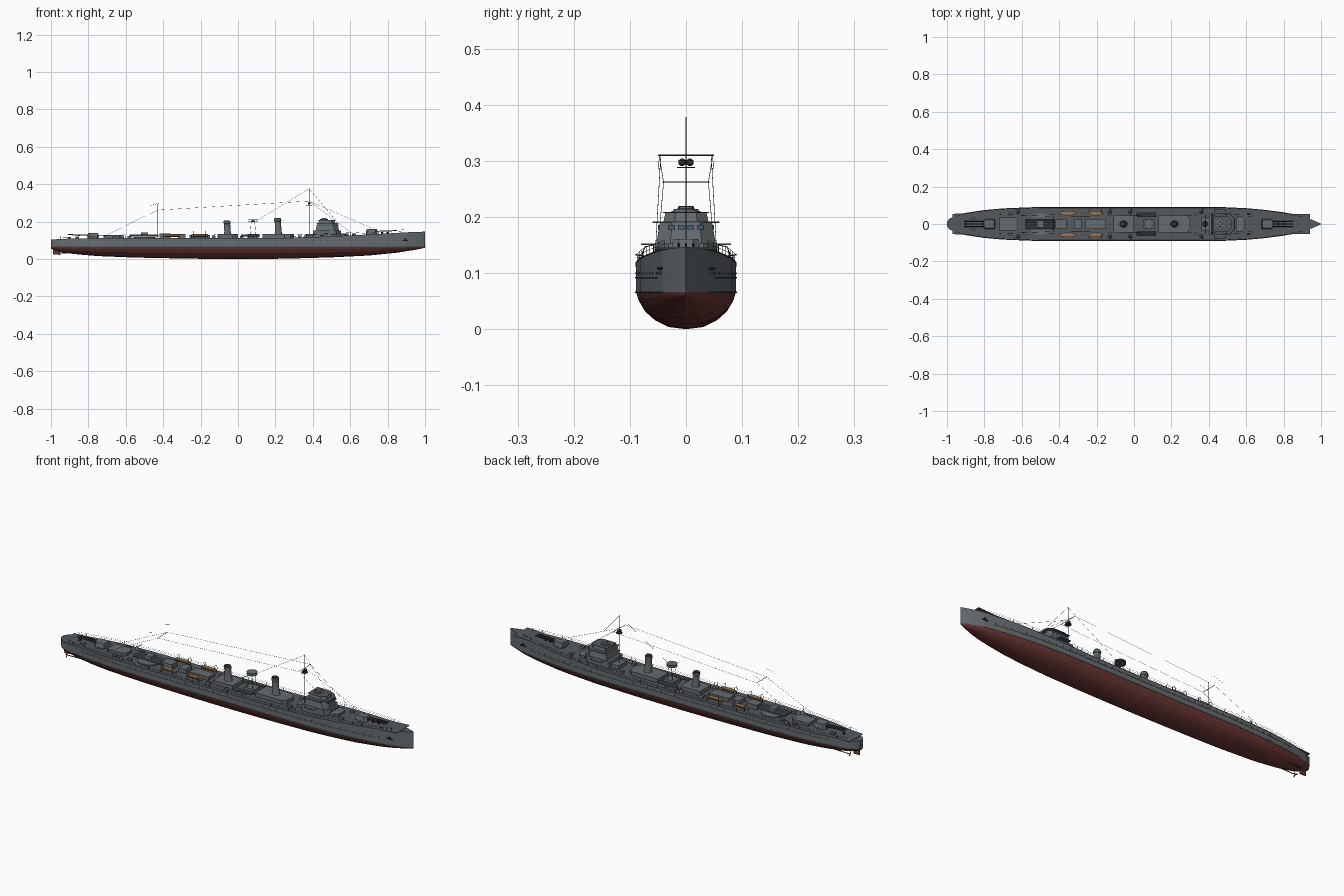
import bpy, bmesh, math
from mathutils import Vector

if "Cube" in bpy.data.objects:
    bpy.data.objects.remove(bpy.data.objects["Cube"])


def mat(name, c):
    m = bpy.data.materials.new(name)
    m.diffuse_color = (*c, 1)
    m.use_nodes = True
    m.node_tree.nodes["Principled BSDF"].inputs["Base Color"].default_value = m.diffuse_color
    return m


GREY = mat("hull_grey", (.13, .15, .16))
DECK = mat("deck_grey", (.09, .10, .11))
RED = mat("bottom_red", (.15, .04, .035))
DARK = mat("dark_metal", (.03, .035, .04))
WOOD = mat("wood", (.32, .18, .08))
GLASS = mat("glass", (.05, .12, .16))


def finish(name, bm, *mats, smooth=False):
    bmesh.ops.recalc_face_normals(bm, faces=bm.faces)
    me = bpy.data.meshes.new(name)
    bm.to_mesh(me)
    bm.free()
    for m in mats:
        me.materials.append(m)
    ob = bpy.data.objects.new(name, me)
    bpy.context.collection.objects.link(ob)
    if smooth:
        bpy.context.view_layer.objects.active = ob
        ob.select_set(True)
        bpy.ops.object.shade_smooth_by_angle(angle=math.radians(35))
        ob.select_set(False)
    return ob


def loft(bm, rings, closed=True, caps=True):
    rows = [[bm.verts.new(p) for p in r] for r in rings]
    n = len(rows[0])
    for a, b in zip(rows, rows[1:]):
        for i in range(n if closed else n - 1):
            bm.faces.new((a[i], a[(i + 1) % n], b[(i + 1) % n], b[i]))
    if caps:
        bm.faces.new(rows[0])
        bm.faces.new(rows[-1])


def block(name, x0, x1, hw, z0, z1, y=0, taper=1.0, chamfer=0.0, m=GREY):
    # prism with optionally tapered top and chamfered forward corners
    bm, cx = bmesh.new(), (x0 + x1) / 2
    pts = [(x0, -hw), (x1 - chamfer, -hw), (x1, -hw + chamfer), (x1, hw - chamfer), (x1 - chamfer, hw), (x0, hw)]
    if not chamfer:
        pts = [(x0, -hw), (x1, -hw), (x1, hw), (x0, hw)]
    loft(bm, [[(cx + (a - cx) * s, y + b * s, z) for a, b in pts] for s, z in ((1, z0), (taper, z1))])
    return finish(name, bm, m)


def drum(name, x, y, prof, n=16, m=GREY, sx=1.0, rake=0.0):
    # revolved profile of (radius, z); sx stretches lengthwise, rake leans aft
    bm = bmesh.new()
    loft(bm, [[(x + sx * r * math.cos(t * math.tau / n) - rake * (z - prof[0][1]),
                y + r * math.sin(t * math.tau / n), z) for t in range(n)] for r, z in prof])
    return finish(name, bm, m, smooth=True)


def rods(name, segs, r, m=DARK, n=6):
    bm = bmesh.new()
    for a, b in segs:
        a, b = Vector(a), Vector(b)
        q = (b - a).to_track_quat('Z', 'Y')
        ring = [q @ Vector((r * math.cos(i * math.tau / n), r * math.sin(i * math.tau / n), 0)) for i in range(n)]
        loft(bm, [[a + p for p in ring], [b + p for p in ring]])
    return finish(name, bm, m)


def both(segs):
    return segs + [tuple((p[0], -p[1], p[2]) for p in s) for s in segs]


def interp(table, x):
    for (a, u), (b, v) in zip(table, table[1:]):
        if x <= b:
            return u + (v - u) * (x - a) / (b - a)
    return table[-1][1]


BEAM = [(-1, .012), (-.985, .03), (-.95, .045), (-.9, .057), (-.8, .072), (-.7, .081), (-.5, .089), (.45, .089),
        (.6, .082), (.7, .073), (.8, .06), (.9, .041), (.96, .02), (1, .001)]
KEEL = [(-1, .055), (-.95, .038), (-.88, .027), (-.75, .016), (-.55, .008), (-.25, .002), (0, 0), (.25, .002),
        (.5, .009), (.7, .019), (.85, .034), (.95, .05), (1, .06)]


def deck(x):
    return .111 + .036 * max(0, (x - .25) / .75) ** 1.3 - .006 * max(0, (-x - .7) / .3)


xs = sorted(set([i / 20 for i in range(-20, 21)] + [-.985, .975]))

# hull: red bottom below waterline, grey sides above, closed by the deck
WL = .066
bm = bmesh.new()
rings = []
for x in xs:
    b, k, d = interp(BEAM, x), interp(KEEL, x), deck(x)
    h = WL - k
    half = [(b * .35, k + h * .06), (b * .62, k + h * .24), (b * .82, k + h * .48), (b * .95, k + h * .78), (b, WL), (b, d)]
    rings.append([(x, -y, z) for y, z in half[::-1]] + [(x, 0, k)] + [(x, y, z) for y, z in half])
loft(bm, rings)
for f in bm.faces:
    c = f.calc_center_median()
    f.normal_update()
    f.material_index = 1 if c.z < WL else (2 if abs(f.normal.z) > .8 else 0)
finish("hull", bm, GREY, RED, DECK)

# deck plate with squared ends overhanging bow and stern
bm = bmesh.new()
rings = []
for x in [-.97] + [i / 20 for i in range(-18, 19)] + [.94]:
    b, d = max(interp(BEAM, x), .053) + .001, deck(x)
    rings.append([(x, -b, d), (x, b, d), (x, b, d + .002), (x, -b, d + .002)])
loft(bm, rings)
finish("deck_plate", bm, DECK)

# rubbing strakes and guard rails along the sides
def edge(z, off, a, b):
    p = [(x, interp(BEAM, x) + off, z(x)) for x in xs if a <= x <= b]
    return both(list(zip(p, p[1:])))
rods("rubbing_strakes", edge(lambda x: WL, .001, -.9, .9) + edge(lambda x: .092, .0005, -.85, .85), .0015, GREY)
rods("guard_rails", edge(lambda x: deck(x) + .010, -.002, -.95, .9) + edge(lambda x: deck(x) + .017, -.002, -.95, .9)
     + both([((x, interp(BEAM, x) - .002, deck(x)), (x, interp(BEAM, x) - .002, deck(x) + .017)) for x in xs if -.96 < x < .91]), .0004, n=4)
rods("portholes", both([((x, interp(BEAM, x) - .003, .1), (x, interp(BEAM, x) + .001, .1))
                        for x in [i / 25 for i in range(-19, 22)]]), .0022, n=8)
rods("anchors", both([((.89, .04, .108), (.90, .05, .108)), ((.88, .047, .1), (.91, .046, .1))]), .003)

# bridge tower
block("bridge_base", .40, .55, .056, .11, .153, chamfer=.025)
block("bridge_wings", .43, .49, .08, .15, .153, m=DECK)
block("bridge_middle", .415, .54, .053, .153, .189, taper=.88, chamfer=.025)
block("bridge_platform", .42, .535, .06, .189, .192, chamfer=.03, m=DECK)
block("bridge_top", .43, .52, .04, .192, .207, taper=.92, chamfer=.02)
block("bridge_roof", .425, .52, .041, .207, .209, chamfer=.02, m=DECK)
drum("gun_director", .46, 0, [(.022, .209), (.022, .214), (.013, .215), (.012, .219)])
for i in range(4):
    block("bridge_window", .528, .538, .006, .178, .186, y=(i - 1.5) * .017, m=GLASS)
for s in (-1, 1):
    for i in range(4):
        block("side_window", .435 + i * .02, .447 + i * .02, .002, .178, .186, y=s * .0475, m=GLASS)
block("bridge_rear_house", .36, .41, .035, .11, .135)
block("breakwater_house", .55, .59, .04, .115, .138, chamfer=.015)

# funnels on their deckhouses
block("forward_boiler_house", .13, .30, .045, .11, .133, chamfer=.02)
block("aft_boiler_house", -.11, .0, .045, .11, .133)
for name, x, top in (("forward_funnel", .217, .213), ("aft_funnel", -.055, .2)):
    drum(name, x, 0, [(.019, .13), (.015, .145), (.0145, top - .012), (.0165, top - .01), (.0165, top)], 20, sx=1.15, rake=.06)
    drum(name + "_cap", x - .005, 0, [(.0155, top), (.013, top + .007)], 20, m=DARK, sx=1.15)

# searchlight tower
block("searchlight_house", .05, .11, .025, .11, .134)
for z in (.198, .209):
    drum("searchlight_platform", .08, 0, [(.026, z), (.026, z + .002)])
drum("searchlight", .08, 0, [(.009, .2), (.009, .209)], 12, m=DARK)
rods("searchlight_legs", [((.08 + a, b, .134), (.08 + a * .6, b * .6, .2)) for a in (-.015, .015) for b in (-.015, .015)], .0008)

# main gun turrets
def turret(name, x, d):
    z = deck(x)
    drum(name + "_ring", x, 0, [(.03, z), (.03, z + .008)], 20)
    ob = block(name, -.032, .032, .027, 0, .022, taper=.84, chamfer=.012)
    ob.location, ob.rotation_euler.z = (x, 0, z + .008), 0 if d > 0 else math.pi
    rods(name + "_barrels", [((x + d * .02, y, z + .018), (x + d * .135, y, z + .022)) for y in (-.013, 0, .013)], .0022, n=8)
turret("forward_turret", .715, 1)
turret("aft_turret", -.775, -1)
block("aft_house", -.72, -.62, .035, .11, .128, chamfer=.015)

# torpedo launchers
for x, y0, n in ((-.50, 0, 5), (.07, .05, 2), (.07, -.05, 2)):
    drum("torpedo_turntable", x, y0, [(.012 * n, .112), (.012 * n, .118)] if n == 5 else [(.014, .112), (.014, .12)], 20)
    rods("torpedo_tubes", [((x - .035 - .009 * n, y0 + (i - (n - 1) / 2) * .011, .126),
                            (x + .03 + .009 * n, y0 + (i - (n - 1) / 2) * .011, .126)) for i in range(n)], .005, GREY, 10)
block("torpedo_control", -.52, -.48, .02, .128, .142, taper=.9)

# midship deckhouses, vents and lockers
block("engine_house", -.26, -.15, .027, .11, .13)
block("galley_house", -.32, -.28, .025, .11, .134)
block("aft_control_house", -.42, -.36, .024, .11, .137)
for x, y in ((.33, .05), (.02, .05), (-.13, .05), (-.58, .05), (-.66, .055), (.62, .045), (-.86, .03)):
    for s in (-1, 1):
        block("locker", x - .01, x + .01, .007, deck(x), deck(x) + .012, y=s * y)
for x in (.8, .77, -.9):
    drum("capstan", x, 0, [(.007, deck(x)), (.005, deck(x) + .006), (.008, deck(x) + .011)], 12, m=DARK)

# light guns with their shields
for x in (.36, -.02, -.13, -.62):
    for s in (-1, 1):
        drum("light_gun_mount", x, s * .065, [(.011, .112), (.009, .122), (.004, .129)], 10)
        rods("light_gun_barrel", [((x, s * .065, .128), (x + .012, s * .09, .133))], .0012)

# ship's boats in davits
for x in (-.353, -.205):
    for s in (-1, 1):
        bm = bmesh.new()
        loft(bm, [[(x + t * .044, s * .058 + w * k, .133 - h) for w, h in ((-1, 0), (-.75, .009), (0, .014), (.75, .009), (1, 0))]
                  for t, k in ((-1, .002), (-.75, .008), (-.3, .0115), (.3, .0115), (.75, .008), (1, .002))])
        finish("boat", bm, WOOD)
        for e in (-.032, .032):
            p = [(x + e, s * y, z) for y, z in ((.074, .112), (.078, .135), (.073, .147), (.058, .150))]
            rods("davit", list(zip(p, p[1:])) + [(p[3], (x + e, s * .058, .13))], .001)

# masts, fire control disks and rigging
rods("masts", [((.38, 0, .11), (.38, 0, .378)), ((-.43, 0, .11), (-.43, 0, .295)),
               ((.38, -.05, .31), (.38, .05, .31)), ((-.43, -.042, .262), (-.43, .042, .262))], .0011)
drum("lookout_platform", .38, 0, [(.016, .287), (.016, .289)], 14, m=DARK)
for s in (-1, 1):
    drum("lookout_lamp", .38, s * .007, [(.002, .291), (.0065, .294), (.0065, .301), (.002, .304)], 12, m=DARK)
rods("rigging", both([((.38, .048, .31), (-.43, .04, .262)), ((-.43, .04, .262), (-.72, .052, .12)),
                      ((.38, .045, .31), (.62, .055, .13)), ((-.47, .048, .285), (-.42, .05, .3))])
     + [((.38, 0, .376), (.1, 0, .205)), ((.38, 0, .376), (.52, 0, .21)), ((.38, 0, .31), (.75, 0, .15))], .0005, n=4)

# rudder, shafts and propellers
block("rudder", -.99, -.955, .003, .025, .058, m=RED)
rods("propeller_shafts", both([((-.80, .03, .035), (-.955, .03, .032))]), .002)
for s in (-1, 1):
    rods("propeller", [((-.955, s * .03, .032), (-.955 + .004 * (i - 1), s * .03 + .012 * math.cos(i * math.tau / 3),
                        .032 + .012 * math.sin(i * math.tau / 3))) for i in range(3)], .003, WOOD)
